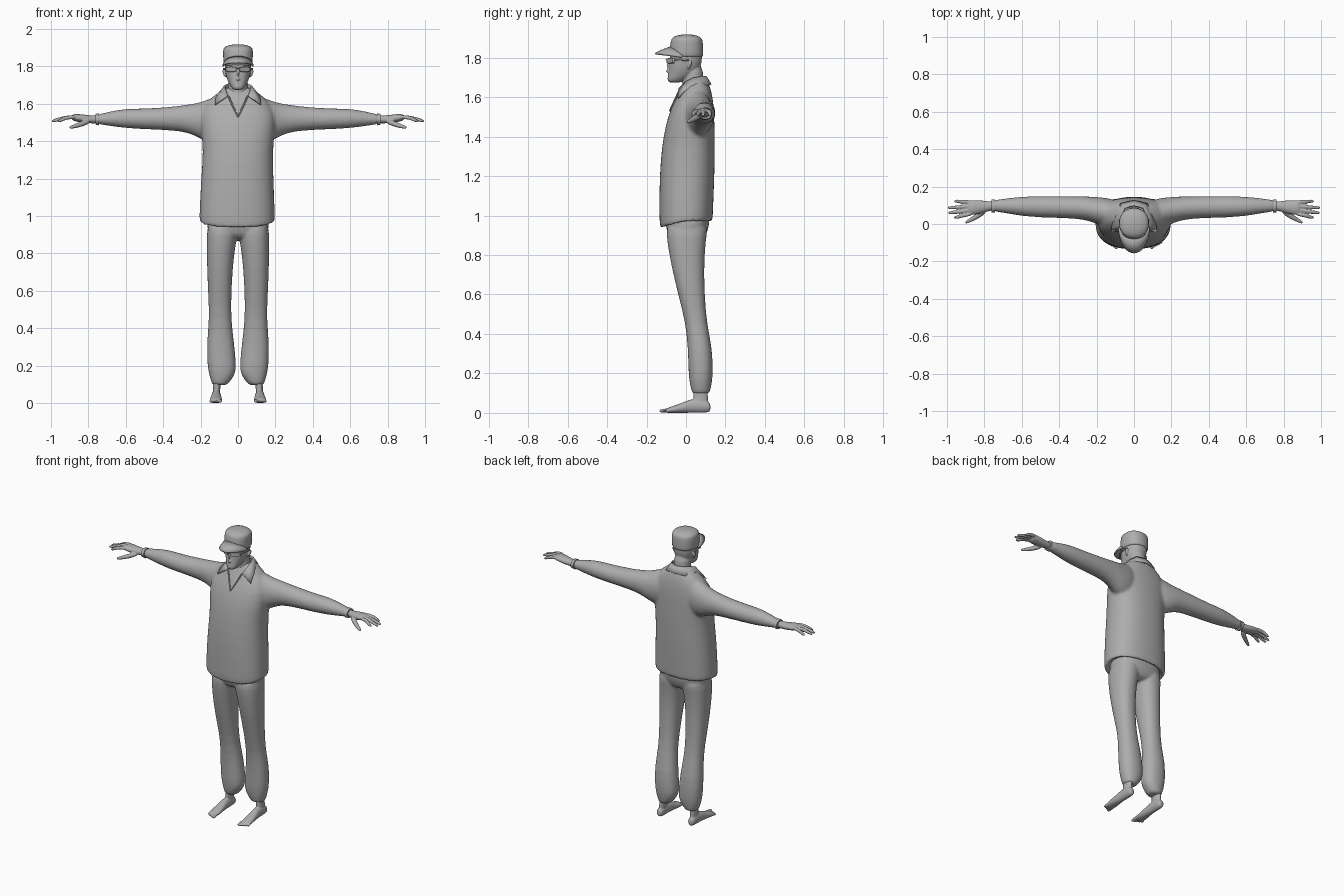
import bpy
import bmesh
from math import cos, sin, pi, copysign, radians
from mathutils import Vector

default_cube = bpy.data.objects.get("Cube")
if default_cube:
    bpy.data.objects.remove(default_cube, do_unlink=True)

# One plain clay colour for the whole figure
CLAY = (0.42, 0.42, 0.42, 1)
clay = bpy.data.materials.new("clay_grey")
clay.use_nodes = True
clay.diffuse_color = CLAY
shader = clay.node_tree.nodes["Principled BSDF"]
shader.inputs["Base Color"].default_value = CLAY
shader.inputs["Roughness"].default_value = 0.7

PLACE = {
    "x": lambda along, a, b: (along, a, b),
    "y": lambda along, a, b: (a, along, b),
    "z": lambda along, a, b: (a, b, along),
}


def skin_rings(bm, rings):
    """Bridge a list of vertex rings and close both ends."""
    count = len(rings[0])
    for low, high in zip(rings, rings[1:]):
        for i in range(count):
            j = (i + 1) % count
            bm.faces.new((low[i], low[j], high[j], high[i]))
    bm.faces.new(rings[0][::-1])
    bm.faces.new(rings[-1])


def loft(bm, axis, sections, flip=1, power=1.0, sides=20):
    """Sections are (position, a_min, a_max, b_min, b_max) along an axis."""
    rings = []
    for along, a0, a1, b0, b1 in sections:
        ring = []
        for i in range(sides):
            c, s = cos(2 * pi * i / sides), sin(2 * pi * i / sides)
            a = (a0 + a1) / 2 + (a1 - a0) / 2 * copysign(abs(c) ** power, c)
            b = (b0 + b1) / 2 + (b1 - b0) / 2 * copysign(abs(s) ** power, s)
            x, y, z = PLACE[axis](along, a, b)
            ring.append(bm.verts.new((x * flip, y, z)))
        rings.append(ring)
    skin_rings(bm, rings)


def tube(bm, path, flip=1, sides=10):
    """Path is a list of (x, y, z, radius)."""
    points = [Vector((p[0] * flip, p[1], p[2])) for p in path]
    rings = []
    for k, point in enumerate(points):
        heading = points[min(k + 1, len(points) - 1)] - points[max(k - 1, 0)]
        turn = heading.to_track_quat("Z", "Y")
        ring = []
        for i in range(sides):
            angle = 2 * pi * i / sides
            offset = Vector((cos(angle), sin(angle), 0)) * path[k][3]
            ring.append(bm.verts.new(point + turn @ offset))
        rings.append(ring)
    skin_rings(bm, rings)


def finish(name, bm, subdiv=0, voxel=0.0, relax=0, thickness=0.0):
    bmesh.ops.recalc_face_normals(bm, faces=bm.faces)
    mesh = bpy.data.meshes.new(name)
    bm.to_mesh(mesh)
    bm.free()
    mesh.materials.append(clay)
    for face in mesh.polygons:
        face.use_smooth = True
    if not subdiv:
        mesh.set_sharp_from_angle(angle=radians(40))
    obj = bpy.data.objects.new(name, mesh)
    bpy.context.collection.objects.link(obj)
    if thickness:
        shell = obj.modifiers.new("thickness", "SOLIDIFY")
        shell.thickness = thickness
        shell.offset = 0
    if subdiv:
        obj.modifiers.new("round", "SUBSURF").levels = subdiv
        obj.modifiers["round"].render_levels = subdiv
    if voxel:
        merge = obj.modifiers.new("merge", "REMESH")
        merge.mode = "VOXEL"
        merge.voxel_size = voxel
        merge.use_smooth_shade = True
    if relax:
        soften = obj.modifiers.new("soften", "SMOOTH")
        soften.factor = 0.5
        soften.iterations = relax
    return obj


# Shirt: body with a hem that dips at the front, merged with both sleeves
bm = bmesh.new()
loft(bm, "z", [
    (1.0, -.17, .17, -.1, .1), (.965, -.195, .19, -.123, .127),
    (.972, -.21, .2, -.135, .137), (1.02, -.208, .199, -.137, .138),
    (1.2, -.2, .192, -.136, .146), (1.35, -.187, .187, -.124, .148),
    (1.45, -.2, .2, -.106, .146), (1.54, -.205, .205, -.08, .143),
    (1.6, -.175, .175, -.047, .136), (1.645, -.13, .13, -.025, .125),
    (1.675, -.085, .085, -.008, .112), (1.69, -.065, .065, 0, .1),
], power=.85)
for v in bm.verts:
    if v.co.z < 1.01:
        v.co.z -= .035 * max(0, -v.co.y / .13)
for side in (1, -1):
    loft(bm, "x", [
        (.08, -.02, .13, 1.4, 1.65), (.15, -.02, .14, 1.39, 1.63),
        (.2, .0, .146, 1.41, 1.608), (.26, .023, .148, 1.445, 1.597),
        (.36, .031, .15, 1.458, 1.583), (.5, .034, .15, 1.463, 1.574),
        (.6, .042, .147, 1.469, 1.575), (.68, .056, .138, 1.48, 1.56),
        (.73, .065, .13, 1.488, 1.547), (.755, .064, .13, 1.49, 1.545),
    ], side)
finish("shirt", bm, subdiv=1, voxel=.009, relax=4)

# Folded collar, from the nape round to the pointed tips
bm = bmesh.new()
half = [
    ((0, .1, 1.705), (0, .125, 1.663)),
    ((.05, .085, 1.705), (.07, .108, 1.658)),
    ((.07, .035, 1.695), (.103, .04, 1.653)),
    ((.066, -.002, 1.675), (.118, -.012, 1.628)),
    ((.054, -.034, 1.642), (.122, -.04, 1.595)),
]
mirrored = [[(-x, y, z) for x, y, z in pair] for pair in half[:0:-1]]
edges = [[bm.verts.new(p) for p in pair] for pair in mirrored + half]
for a, b in zip(edges, edges[1:]):
    bm.faces.new((a[0], a[1], b[1], b[0]))
finish("collar", bm, thickness=.009)

# Edges of the open neckline
bm = bmesh.new()
for side in (1, -1):
    tube(bm, [(.052, -.03, 1.642, .005), (.028, -.055, 1.588, .005),
              (0, -.083, 1.53, .004)], side, sides=8)
finish("neckline_edges", bm)

# Trousers: hips merged with two gathered legs
bm = bmesh.new()
loft(bm, "z", [
    (.87, -.13, .13, -.06, .08), (.9, -.163, .163, -.094, .104),
    (.96, -.166, .166, -.106, .122), (1.02, -.166, .166, -.11, .12),
], power=.8)
for side in (1, -1):
    loft(bm, "z", [
        (.095, .065, .132, .04, .112), (.1, .054, .14, .03, .12),
        (.15, .014, .155, .018, .132), (.2, .008, .165, .012, .137),
        (.32, .02, .168, .01, .135), (.45, .037, .154, -.002, .107),
        (.58, .035, .16, -.035, .096), (.72, .028, .166, -.07, .092),
        (.84, .014, .168, -.092, .098), (.9, .0, .168, -.1, .106),
        (.97, .0, .162, -.1, .115),
    ], side, power=.9)
finish("trousers", bm, subdiv=1, voxel=.008, relax=3)

# Bare feet with ankles and toes
for label, side in (("left", 1), ("right", -1)):
    bm = bmesh.new()
    loft(bm, "y", [
        (.125, .1, .132, .01, .045), (.11, .092, .14, 0, .065),
        (.04, .092, .14, 0, .078), (-.01, .088, .146, 0, .055),
        (-.06, .084, .152, -.002, .037), (-.105, .085, .152, -.002, .022),
    ], side)
    loft(bm, "z", [
        (.03, .095, .138, .035, .118), (.08, .094, .132, .036, .11),
        (.17, .094, .132, .04, .11),
    ], side)
    for toe in range(5):
        x = .094 + .013 * toe
        r = .01 if toe == 0 else .0075
        tip = -.136 + .007 * toe
        tube(bm, [(x, -.08, r + .006, r), (x, tip + .015, r, r),
                  (x, tip, r, r * .7)], side)
    finish(label + "_foot", bm, subdiv=1, voxel=.004, relax=2)

# Hands: palm, four spread drooping fingers and a lowered thumb
FINGERS = [(.035, .965), (.06, .996), (.087, .998), (.122, .965)]
for label, side in (("left", 1), ("right", -1)):
    bm = bmesh.new()
    loft(bm, "x", [
        (.72, .075, .118, 1.495, 1.537), (.77, .072, .12, 1.495, 1.537),
        (.81, .058, .126, 1.495, 1.54), (.86, .047, .129, 1.503, 1.547),
        (.892, .047, .126, 1.512, 1.543),
    ], side)
    for i, (tip_y, tip_x) in enumerate(FINGERS):
        root_y = .056 + .02 * i
        mid_y = (root_y + tip_y) / 2
        tube(bm, [(.86, root_y, 1.53, .012), (.92, mid_y, 1.527, .011),
                  (tip_x - .02, tip_y, 1.512, .01),
                  (tip_x, tip_y, 1.505, .006)], side)
    tube(bm, [(.79, .075, 1.51, .016), (.84, .04, 1.49, .015),
              (.88, .018, 1.477, .011), (.905, .005, 1.472, .007)], side)
    finish(label + "_hand", bm, subdiv=1, voxel=.004, relax=2)

    # Cuff band round the wrist
    bm = bmesh.new()
    loft(bm, "x", [(.742, .062, .132, 1.484, 1.548),
                   (.762, .062, .132, 1.488, 1.546)], side)
    finish(label + "_cuff", bm)

# Head: skull, neck and facial features merged
bm = bmesh.new()
loft(bm, "z", [
    (1.672, -.02, .02, -.085, -.035), (1.685, -.036, .036, -.096, -.005),
    (1.71, -.05, .05, -.092, .045), (1.74, -.063, .063, -.088, .07),
    (1.78, -.071, .071, -.085, .082), (1.82, -.073, .073, -.08, .083),
    (1.87, -.06, .06, -.06, .065),
], power=.9)
loft(bm, "z", [
    (1.58, -.06, .06, -.025, .1), (1.68, -.052, .052, -.018, .092),
    (1.78, -.055, .055, -.01, .082),
])
tube(bm, [(0, -.083, 1.79, .008), (0, -.093, 1.755, .01),
          (0, -.096, 1.733, .013), (0, -.088, 1.727, .01)])
for lip_z in (1.704, 1.715):
    tube(bm, [(-.024, -.078, lip_z, .003), (0, -.092, lip_z, .006),
              (.024, -.078, lip_z, .003)])
for side in (1, -1):
    tube(bm, [(.064, .01, 1.742, .007), (.074, .02, 1.765, .011),
              (.076, .024, 1.787, .008)], side)
    tube(bm, [(.008, -.085, 1.8, .006), (.055, -.055, 1.8, .006)], side)
finish("head", bm, subdiv=1, voxel=.004, relax=2)

# Spectacles: wrapped lenses, bridge and temples
bm = bmesh.new()
for side in (1, -1):
    loft(bm, "y", [(-.1, .009, .064, 1.772, 1.796),
                   (-.09, .007, .066, 1.77, 1.798)], side, power=.6)
    tube(bm, [(0, -.099, 1.79, .004), (.014, -.097, 1.79, .004)], side)
for v in bm.verts:
    v.co.y += 8 * v.co.x ** 2
for side in (1, -1):
    tube(bm, [(.064, -.06, 1.789, .004), (.077, .015, 1.787, .004)], side)
finish("spectacles", bm)

# Cap crown with band, and an arched peak
bm = bmesh.new()
loft(bm, "z", [
    (1.802, -.076, .076, -.082, .086), (1.806, -.079, .079, -.084, .088),
    (1.85, -.08, .08, -.083, .088), (1.885, -.081, .081, -.078, .086),
    (1.9, -.077, .077, -.072, .08), (1.912, -.055, .055, -.05, .058),
    (1.918, -.02, .02, -.015, .025),
], power=.9)
finish("cap_crown", bm, subdiv=1)

bm = bmesh.new()
rows = []
for i in range(17):
    t = radians(-90 + 180 * i / 16)
    x, c = .08 * sin(t), cos(t)
    inner = bm.verts.new((x * .96, -.015 - .06 * c, 1.808 + .046 * c))
    middle = bm.verts.new((x, -.018 - .1 * c, 1.804 + .034 * c))
    outer = bm.verts.new((x, -.022 - .133 * c, 1.8 + .02 * c))
    rows.append((inner, middle, outer))
for a, b in zip(rows, rows[1:]):
    for k in range(2):
        bm.faces.new((a[k], a[k + 1], b[k + 1], b[k]))
finish("cap_peak", bm, thickness=.008)
